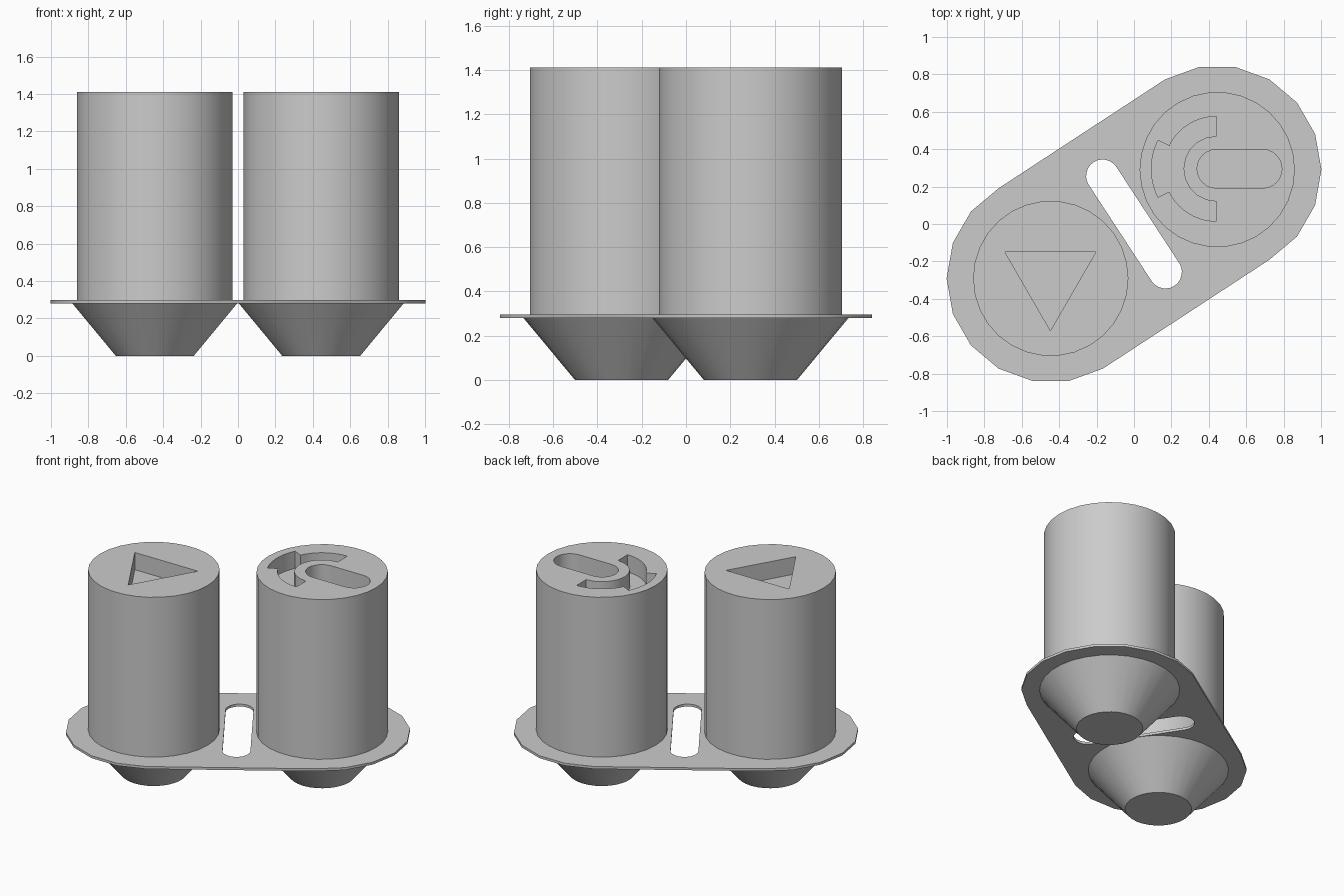
import bpy, bmesh, math

if "Cube" in bpy.data.objects:
    bpy.data.objects.remove(bpy.data.objects["Cube"], do_unlink=True)

CX, CY = 0.445, 0.291            # centre of the left post; the right one mirrors it
PLATE_Z, PLATE_TOP, POST_TOP = 0.28, 0.297, 1.41
DEPTH = 0.12                     # depth of the symbol pockets

grey = bpy.data.materials.new("plain_grey")
grey.use_nodes = True
grey.diffuse_color = (0.6, 0.6, 0.6, 1)
grey.node_tree.nodes["Principled BSDF"].inputs["Base Color"].default_value = (0.6, 0.6, 0.6, 1)


def arc(cx, cy, r, start, end, steps):
    """Points along an arc, angles in degrees."""
    angles = [math.radians(start + (end - start) * i / steps) for i in range(steps + 1)]
    return [(cx + r * math.cos(a), cy + r * math.sin(a)) for a in angles]


def finish(name, bm):
    bmesh.ops.recalc_face_normals(bm, faces=bm.faces)
    mesh = bpy.data.meshes.new(name)
    bm.to_mesh(mesh)
    bm.free()
    mesh.materials.append(grey)
    ob = bpy.data.objects.new(name, mesh)
    bpy.context.collection.objects.link(ob)
    return ob


def prism(name, outline, z0, z1):
    """Extrude a flat outline from z0 to z1."""
    bm = bmesh.new()
    face = bm.faces.new([bm.verts.new((x, y, z0)) for x, y in outline])
    new = bmesh.ops.extrude_face_region(bm, geom=[face])["geom"]
    verts = [g for g in new if isinstance(g, bmesh.types.BMVert)]
    bmesh.ops.translate(bm, verts=verts, vec=(0, 0, z1 - z0))
    return finish(name, bm)


def select(ob):
    bpy.ops.object.select_all(action='DESELECT')
    ob.select_set(True)
    bpy.context.view_layer.objects.active = ob


def cut(ob, outline, z0, z1):
    """Cut a prism out of an object."""
    cutter = prism("cutter", outline, z0, z1)
    cutter.hide_render = True
    mod = ob.modifiers.new("cut", 'BOOLEAN')
    mod.operation, mod.solver, mod.object = 'DIFFERENCE', 'EXACT', cutter
    select(ob)
    bpy.ops.object.modifier_apply(modifier=mod.name)
    bpy.data.objects.remove(cutter, do_unlink=True)


def slot(ax, ay, bx, by, r):
    """Rounded slot outline between two end centres."""
    d = math.degrees(math.atan2(by - ay, bx - ax))
    return arc(bx, by, r, d - 90, d + 90, 12) + arc(ax, ay, r, d + 90, d + 270, 12)


# Connecting plate with a long slot between the posts
plate = prism("connecting_plate",
              arc(CX, CY, 0.557, -60, 120, 9) + arc(-CX, -CY, 0.557, 120, 300, 9),
              PLATE_Z, PLATE_TOP)
cut(plate, slot(-0.168, 0.257, 0.168, -0.257, 0.088), 0, 1)

# Posts above the plate and tapered feet below it
parts = [plate]
posts = {}
for side, s in (("left", 1), ("right", -1)):
    x, y = s * CX, s * CY
    posts[side] = prism(side + "_post", arc(x, y, 0.415, 0, 348, 29), PLATE_TOP - 0.005, POST_TOP)
    bm = bmesh.new()
    bmesh.ops.create_cone(bm, cap_ends=True, segments=30, radius1=0.21, radius2=0.443, depth=PLATE_Z)
    bmesh.ops.translate(bm, verts=bm.verts, vec=(x, y, PLATE_Z / 2))
    parts += [posts[side], finish(side + "_tapered_foot", bm)]

# Triangle pocket in the right post
floor, above = POST_TOP - DEPTH, POST_TOP + 0.1
cut(posts["right"], [(-0.69, -0.15), (-0.447, -0.57), (-0.204, -0.15)], floor, above)

# Oval pocket and stepped half ring pocket in the left post
cut(posts["left"], slot(0.44, 0.295, 0.688, 0.295, 0.103), floor, above)
ring = [(0.28, 90, 154), (0.347, 154, 206), (0.28, 206, 270), (0.175, 270, 90)]
half_ring = [p for r, a, b in ring for p in arc(0.44, 0.295, r, a, b, 10)]
cut(posts["left"], half_ring, floor, above)

for ob in parts:
    select(ob)
    bpy.ops.object.shade_smooth_by_angle(angle=math.radians(30))
